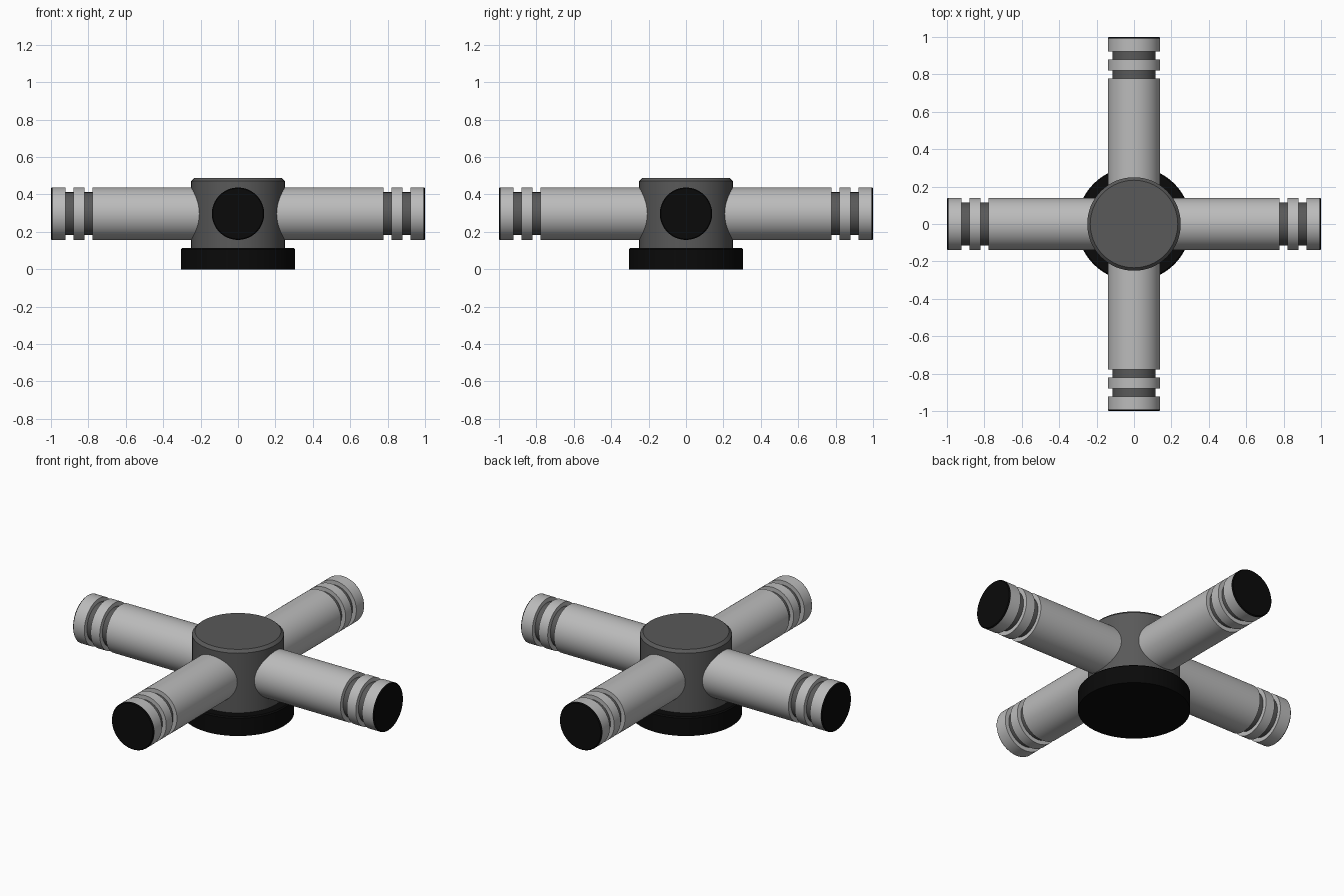
import bpy, bmesh, math
from mathutils import Matrix

if "Cube" in bpy.data.objects:
    bpy.data.objects.remove(bpy.data.objects["Cube"])

SEG = 64
ARM_Z = 0.297


def material(name, v):
    m = bpy.data.materials.new(name)
    m.diffuse_color = (v, v, v, 1)
    m.use_nodes = True
    m.node_tree.nodes["Principled BSDF"].inputs["Base Color"].default_value = m.diffuse_color
    return m


BLACK = material("black", 0.003)
DARK = material("dark_grey", 0.1)
LIGHT = material("light_grey", 0.5)


def lathe(name, profile, mat, matrix=Matrix()):
    """Revolve a (radius, height) profile about z, then place it."""
    bm = bmesh.new()
    verts = [bm.verts.new((r, 0, h)) for r, h in profile]
    edges = [bm.edges.new(p) for p in zip(verts, verts[1:])]
    bmesh.ops.spin(bm, geom=verts + edges, cent=(0, 0, 0), axis=(0, 0, 1),
                   angle=2 * math.pi, steps=SEG)
    bmesh.ops.remove_doubles(bm, verts=bm.verts, dist=1e-5)
    bmesh.ops.recalc_face_normals(bm, faces=bm.faces)
    mesh = bpy.data.meshes.new(name)
    bm.to_mesh(mesh)
    bm.free()
    mesh.materials.append(mat)
    ob = bpy.data.objects.new(name, mesh)
    bpy.context.collection.objects.link(ob)
    ob.matrix_world = matrix
    bpy.ops.object.select_all(action='DESELECT')
    ob.select_set(True)
    bpy.context.view_layer.objects.active = ob
    bpy.ops.object.shade_smooth_by_angle(angle=math.radians(30))
    return ob


def cylinder(name, r, a, b, mat, matrix=Matrix(), bevel=0.0):
    """Closed cylinder from height a to b with an optional chamfer on the far rim."""
    rim = [(r, b - bevel), (r - bevel, b)] if bevel else [(r, b)]
    return lathe(name, [(0, a), (r, a)] + rim + [(0, b)], mat, matrix)


# Foot and hub
cylinder("base", 0.305, 0, 0.113, BLACK, bevel=0.007)
cylinder("hub", 0.25, 0.11, 0.487, DARK, bevel=0.016)

# Four spokes with two grooves and a black end cap
R, G = 0.14, 0.115
for i, side in enumerate(("right", "back", "left", "front")):
    place = (Matrix.Translation((0, 0, ARM_Z))
             @ Matrix.Rotation(i * math.pi / 2, 4, 'Z')
             @ Matrix.Rotation(math.pi / 2, 4, 'Y'))
    cylinder(side + "_arm", R, 0.15, 0.778, LIGHT, place)
    cylinder(side + "_groove_core", G, 0.77, 0.93, DARK, place)
    cylinder(side + "_ring", R, 0.82, 0.88, LIGHT, place)
    cylinder(side + "_end_ring", R, 0.922, 0.993, LIGHT, place)
    cylinder(side + "_end_cap", R, 0.993, 1.0, BLACK, place, bevel=0.005)
